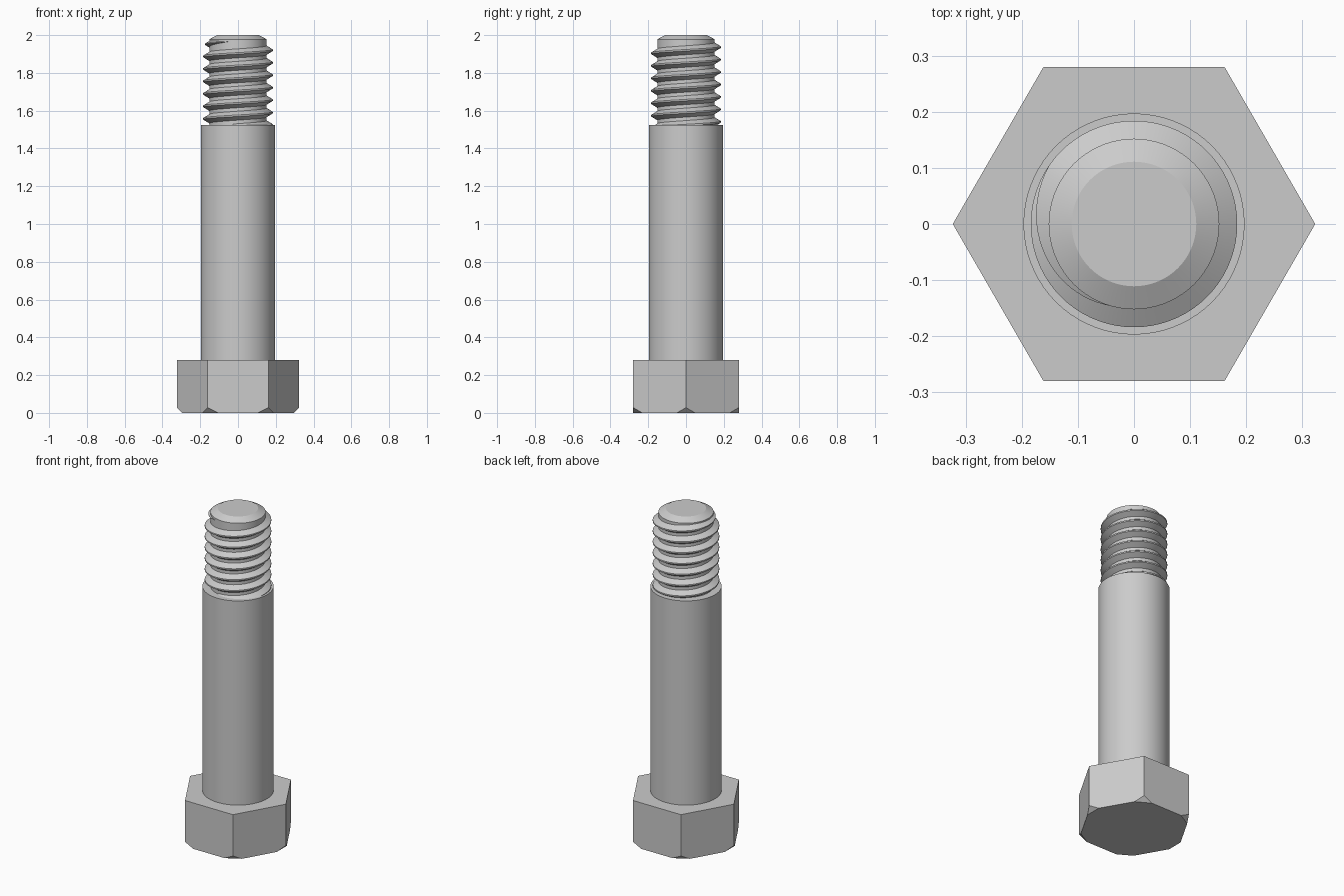
import bpy, bmesh
from math import sin, cos, pi, radians
from mathutils import Vector

if "Cube" in bpy.data.objects:
    bpy.data.objects.remove(bpy.data.objects["Cube"], do_unlink=True)

# Single plain steel colour
steel = bpy.data.materials.new("grey_steel")
steel.use_nodes = True
steel.diffuse_color = (0.6, 0.6, 0.6, 1)
steel.node_tree.nodes["Principled BSDF"].inputs["Base Color"].default_value = (0.6, 0.6, 0.6, 1)

SIDES = 72
HEX_R, HEAD_H = 0.323, 0.28
SHANK_R, SHANK_TOP = 0.197, 1.525
ROOT_R, CREST_R, PITCH = 0.152, 0.184, 0.066


def finish(name, bm, smooth=True):
    bmesh.ops.recalc_face_normals(bm, faces=bm.faces)
    mesh = bpy.data.meshes.new(name)
    bm.to_mesh(mesh)
    bm.free()
    mesh.materials.append(steel)
    obj = bpy.data.objects.new(name, mesh)
    bpy.context.collection.objects.link(obj)
    if smooth:
        bpy.ops.object.select_all(action='DESELECT')
        obj.select_set(True)
        bpy.context.view_layer.objects.active = obj
        bpy.ops.object.shade_smooth_by_angle(angle=radians(25))
    return obj


def ring(bm, r, z, sides):
    return [bm.verts.new((r * cos(2 * pi * i / sides), r * sin(2 * pi * i / sides), z))
            for i in range(sides)]


def lathe(name, profile, sides=SIDES, smooth=True):
    """Stack rings of (radius, z) and cap both ends."""
    bm = bmesh.new()
    rings = [ring(bm, r, z, sides) for r, z in profile]
    for a, b in zip(rings, rings[1:]):
        for i in range(sides):
            j = (i + 1) % sides
            bm.faces.new((a[i], a[j], b[j], b[i]))
    bm.faces.new(rings[0][::-1])
    bm.faces.new(rings[-1])
    return finish(name, bm, smooth)


# Hexagonal head with its six lower corners trimmed
head = lathe("hex_head", [(HEX_R, 0), (HEX_R, HEAD_H)], 6, False)
bm = bmesh.new()
bm.from_mesh(head.data)
for k in range(6):
    out = Vector((cos(k * pi / 3), sin(k * pi / 3), 0))
    cut = bmesh.ops.bisect_plane(bm, geom=bm.verts[:] + bm.edges[:] + bm.faces[:],
                                 plane_co=out * (HEX_R - 0.028),
                                 plane_no=out - Vector((0, 0, 1)), clear_outer=True)
    edges = [e for e in cut["geom_cut"] if isinstance(e, bmesh.types.BMEdge)]
    bmesh.ops.holes_fill(bm, edges=[e for e in edges if e.is_boundary])
bmesh.ops.recalc_face_normals(bm, faces=bm.faces)
bm.to_mesh(head.data)
bm.free()

# Plain shank stepping in to the thread core, with a chamfered tip
lathe("shank_and_core", [(SHANK_R, HEAD_H), (SHANK_R, SHANK_TOP), (ROOT_R, SHANK_TOP),
                         (ROOT_R, 1.978), (0.111, 2.0)])

# Right-hand helical thread ridge that fades out below the tip
bm = bmesh.new()
end, fade_start = radians(260), radians(145)
turns = 7
steps = turns * SIDES
base_r = ROOT_R - 0.002
prev = None
for s in range(steps + 1):
    a = end - 2 * pi * turns * (1 - s / steps)
    z = 1.92 + PITCH * a / (2 * pi)
    f = min(1, max(0.02, (end - a) / (end - fade_start)))
    crest = base_r + (CREST_R - base_r) * f
    half_crest, half_base = 0.004 * f, 0.004 * f + 0.021 * f
    row = [bm.verts.new((r * cos(a), r * sin(a), z + dz)) for r, dz in
           ((base_r, -half_base), (crest, -half_crest), (crest, half_crest), (base_r, half_base))]
    if prev:
        for i in range(4):
            j = (i + 1) % 4
            bm.faces.new((prev[i], prev[j], row[j], row[i]))
    else:
        bm.faces.new(row)
    prev = row
bm.faces.new(prev[::-1])
finish("thread_ridge", bm)
